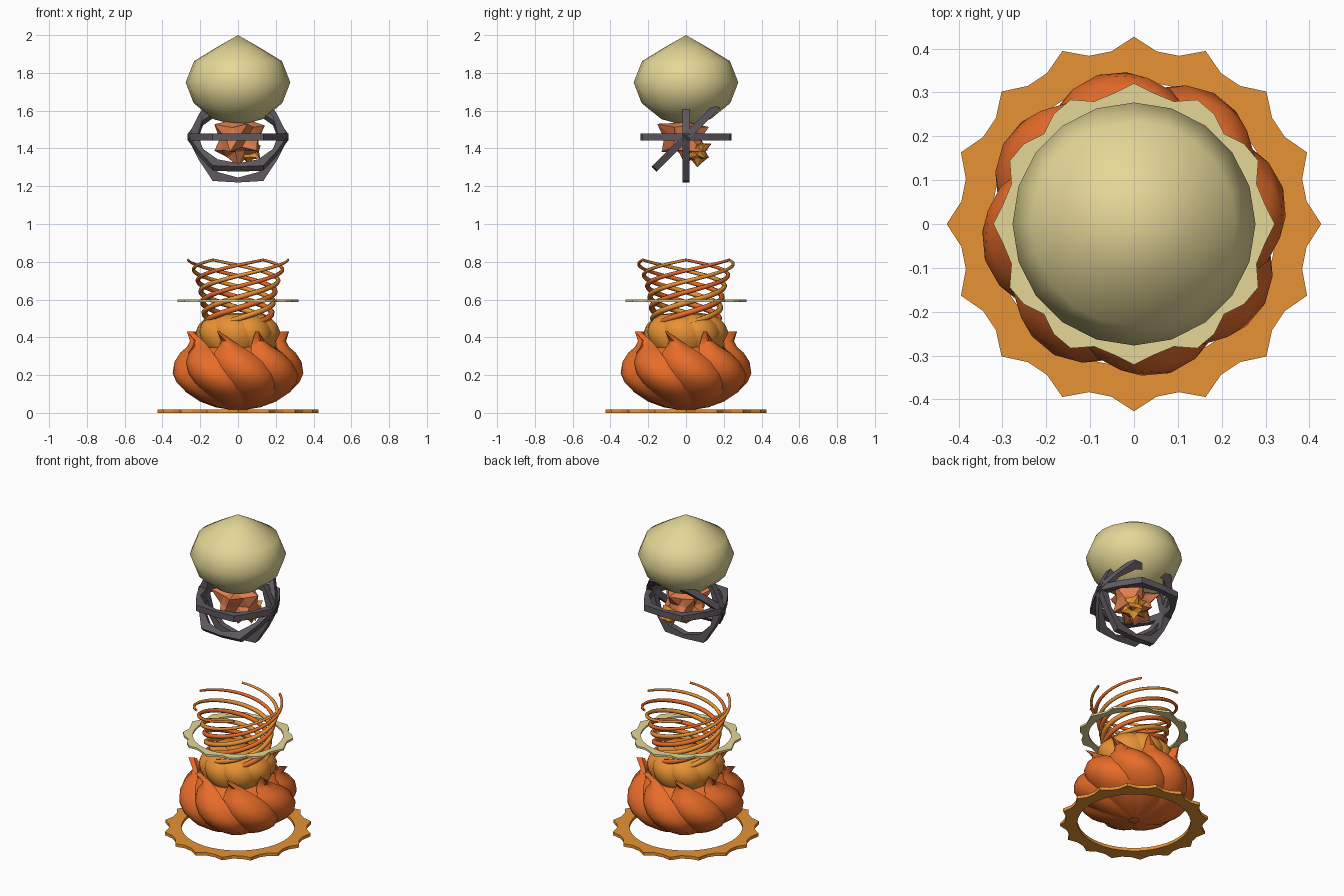
import bpy, bmesh, random
from math import sin, cos, pi, radians
from mathutils import Vector, Matrix

old = bpy.data.objects.get("Cube")
if old:
    bpy.data.objects.remove(old, do_unlink=True)


def material(name, rgb):
    m = bpy.data.materials.new(name)
    m.use_nodes = True
    m.diffuse_color = (*rgb, 1)
    m.node_tree.nodes["Principled BSDF"].inputs["Base Color"].default_value = (*rgb, 1)
    return m


CREAM = material("cream", (.78, .68, .31))
AMBER = material("amber", (.80, .29, .035))
ORANGE = material("deep orange", (.80, .15, .022))
COPPER = material("copper", (.75, .21, .075))
GREY = material("dark grey", (.115, .10, .115))


def finish(bm, name, mat, smooth=None):
    bmesh.ops.recalc_face_normals(bm, faces=bm.faces)
    me = bpy.data.meshes.new(name)
    bm.to_mesh(me)
    bm.free()
    me.materials.append(mat)
    ob = bpy.data.objects.new(name, me)
    bpy.context.scene.collection.objects.link(ob)
    if smooth:
        bpy.ops.object.select_all(action='DESELECT')
        ob.select_set(True)
        bpy.context.view_layer.objects.active = ob
        bpy.ops.object.shade_smooth_by_angle(angle=radians(smooth))
    return ob


def bridge(bm, rows, closed=True):
    """Quads between consecutive vertex rows."""
    for a, b in zip(rows, rows[1:]):
        n = len(a)
        for i in range(n if closed else n - 1):
            j = (i + 1) % n
            bm.faces.new((a[i], a[j], b[j], b[i]))


def polar(r, a, z):
    return Vector((r * cos(a), r * sin(a), z))


def lathe(name, profile, mat, sides, smooth):
    bm = bmesh.new()
    rows = [[bm.verts.new(polar(max(r, 1e-5), 2 * pi * i / sides, z)) for i in range(sides)]
            for r, z in profile]
    bridge(bm, rows)
    bmesh.ops.remove_doubles(bm, verts=bm.verts, dist=1e-4)
    return finish(bm, name, mat, smooth)


def wavy_ring(name, mat, r, wave, teeth, segs, inner, z0, z1, place=Matrix()):
    """Flat ring whose outer edge swings in and out."""
    bm = bmesh.new()
    angles = [2 * pi * i / segs for i in range(segs)]

    def outer(z):
        return [bm.verts.new(polar(r + wave * cos(teeth * a), a, z)) for a in angles]

    def hole(z):
        return [bm.verts.new(polar(inner, a, z)) for a in angles]
    rows = [outer(z0), outer(z1), hole(z1), hole(z0)]
    bridge(bm, rows + rows[:1])
    bm.transform(place)
    return finish(bm, name, mat)


def petals(name, mat, profile, start, twist, bulge, skew, count=8):
    """Twisted lobes; profile rows are (z, radius, half width in degrees)."""
    bm = bmesh.new()
    top = profile[-1][0]
    height = top - profile[0][0]
    for k in range(count):
        rows = []
        for z, r, w in profile:
            mid = start + 360 / count * k + twist * (top - z) / height
            rows.append([bm.verts.new(polar(r * (1 - bulge * u * u + skew * u),
                                            radians(mid + w * u), z))
                         for u in (-1, -.6, -.2, .2, .6, 1)])
        bridge(bm, rows, closed=False)
    return finish(bm, name, mat, 40)


# Toothed rings
wavy_ring("base_ring", AMBER, .407, .02, 16, 48, .325, 0, .019)
wavy_ring("upper_ring", CREAM, .306, .015, 12, 40, .26, .588, .6)

# Lower bud with flared tips, and the core closing it
petals("lower_petals", ORANGE,
       [(.015, .03, 24), (.03, .12, 25), (.06, .205, 26), (.11, .288, 27), (.16, .333, 27),
        (.21, .35, 27), (.27, .338, 26), (.32, .305, 22), (.35, .272, 16),
        (.38, .262, 9), (.43, .292, .2)],
       start=67.5, twist=58, bulge=.14, skew=.025)
lathe("lower_core", [(0, .025), (.17, .08), (.27, .2), (.26, .28), (.21, .34), (.12, .37), (0, .37)],
      ORANGE, 24, 60)

# Middle bud
petals("middle_petals", AMBER,
       [(.28, .13, 26), (.33, .185, 26), (.38, .215, 27), (.43, .225, 27), (.47, .21, 27),
        (.5, .18, 26), (.52, .14, 24), (.53, .07, 24)],
       start=22.5, twist=25, bulge=.1, skew=.02)
lathe("middle_core", [(0, .29), (.15, .32), (.18, .42), (.12, .5), (0, .52)], AMBER, 24, 60)


# Flaring helical strands in alternating colours
def strand(index, mat):
    steps, turns, z0, z1 = 44, 1.0, .47, .81
    end = radians(60 * index)
    cu = bpy.data.curves.new("strand", 'CURVE')
    cu.dimensions = '3D'
    cu.bevel_depth = .016
    cu.bevel_resolution = 1
    cu.use_fill_caps = True
    sp = cu.splines.new('POLY')
    sp.points.add(steps)
    for i, p in enumerate(sp.points):
        t = i / steps
        r = .172 + .035 * t + .058 * t ** 3
        p.co = (*polar(r, end - 2 * pi * turns * (1 - t), z0 + (z1 - z0) * t), 1)
        p.radius = 1 - .55 * t * t
    cu.materials.append(mat)
    ob = bpy.data.objects.new(f"spiral_strand_{index + 1}", cu)
    bpy.context.scene.collection.objects.link(ob)


for i in range(6):
    strand(i, ORANGE if i % 2 else AMBER)

# Cage of three rounded hexagonal hoops sharing the x axis
CENTRE = Vector((0, 0, 1.46))
for name, tilt in (("level_hoop", 0), ("tilted_hoop", 45), ("upright_hoop", 90)):
    wavy_ring(name, GREY, .254, .014, 6, 12, .214, -.019, .019,
              Matrix.Translation(CENTRE) @ Matrix.Rotation(radians(tilt), 4, 'X'))


# Spiky crystals inside the cage
def crystal(name, mat, centre, size, seed):
    rng = random.Random(seed)
    bm = bmesh.new()
    bmesh.ops.create_icosphere(bm, subdivisions=2, radius=size)
    for v in bm.verts:
        spike = len(v.link_edges) == 5
        v.co *= rng.uniform(.75, 1.05) if spike else rng.uniform(.4, .7)
    bm.transform(Matrix.Translation(centre))
    finish(bm, name, mat)


crystal("large_crystal", COPPER, CENTRE + Vector((0, 0, -.01)), .175, 4)
crystal("small_crystal", AMBER, Vector((.055, .06, 1.385)), .095, 9)

# Pointed bulb on top
lathe("bulb", [(0, 2), (.12, 1.931), (.233, 1.862), (.277, 1.75), (.235, 1.64), (.13, 1.555), (0, 1.52)],
      CREAM, 20, 60)
